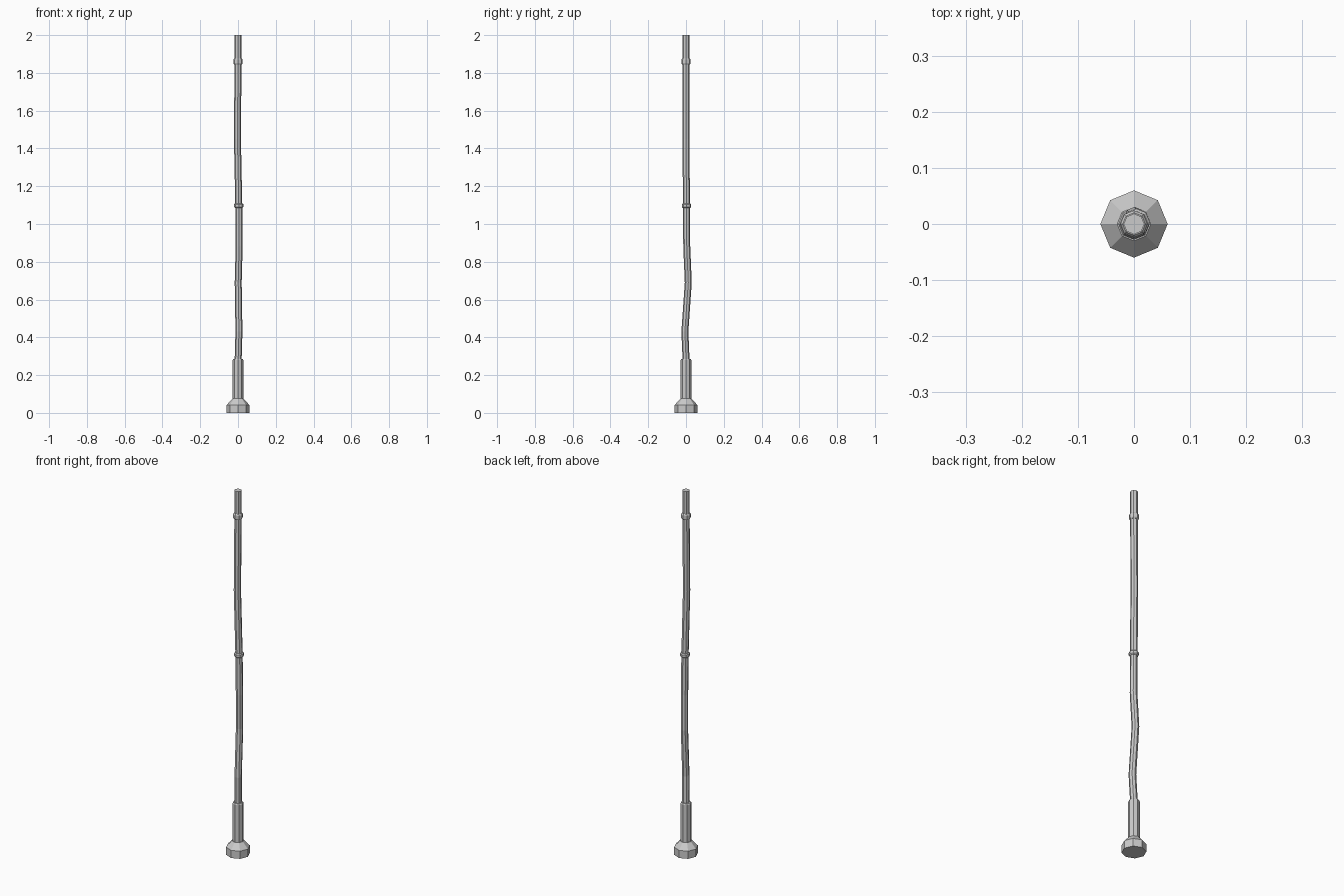
import bpy, bmesh
from math import cos, sin, pi

if "Cube" in bpy.data.objects:
    bpy.data.objects.remove(bpy.data.objects["Cube"])

SIDES = 8


def loft(name, sections):
    """Closed eight-sided tube through (x, y, z, radius) sections."""
    bm = bmesh.new()
    rings = []
    for x, y, z, r in sections:
        rings.append([bm.verts.new((x + r * cos(2 * pi * i / SIDES),
                                    y + r * sin(2 * pi * i / SIDES), z))
                      for i in range(SIDES)])
    for a, b in zip(rings, rings[1:]):
        for i in range(SIDES):
            j = (i + 1) % SIDES
            bm.faces.new((a[i], a[j], b[j], b[i]))
    bm.faces.new(rings[0][::-1])
    bm.faces.new(rings[-1])
    mesh = bpy.data.meshes.new(name)
    bm.to_mesh(mesh)
    bm.free()
    obj = bpy.data.objects.new(name, mesh)
    bpy.context.collection.objects.link(obj)
    return obj


# Weighted foot with sloped shoulder
loft("foot", [(0, 0, 0, 0.06), (0, 0, 0.042, 0.06), (0, 0, 0.075, 0.03)])

# Sleeve gripping the lower end of the shaft
loft("sleeve", [(0, 0, 0.07, 0.028), (0, 0, 0.28, 0.028), (0, 0, 0.286, 0.025)])

# Slightly crooked shaft
loft("shaft", [(x, y, z, 0.0185) for x, y, z in [
    (0, 0, 0.25), (0.001, 0, 0.29), (0.005, -0.006, 0.43), (0.001, 0.012, 0.69),
    (0.006, 0.004, 0.88), (0.004, 0.003, 1.10), (-0.003, -0.001, 1.45),
    (0, 0, 1.85), (0, 0, 2.0)]])

# Bands around the shaft
for name, x, y, z, h in [("middle_band", 0.004, 0.003, 1.097, 0.012),
                         ("upper_band", 0, 0, 1.86, 0.016)]:
    loft(name, [(x, y, z - h, 0.020), (x, y, z - h * 0.6, 0.0245),
                (x, y, z + h * 0.6, 0.0245), (x, y, z + h, 0.020)])
